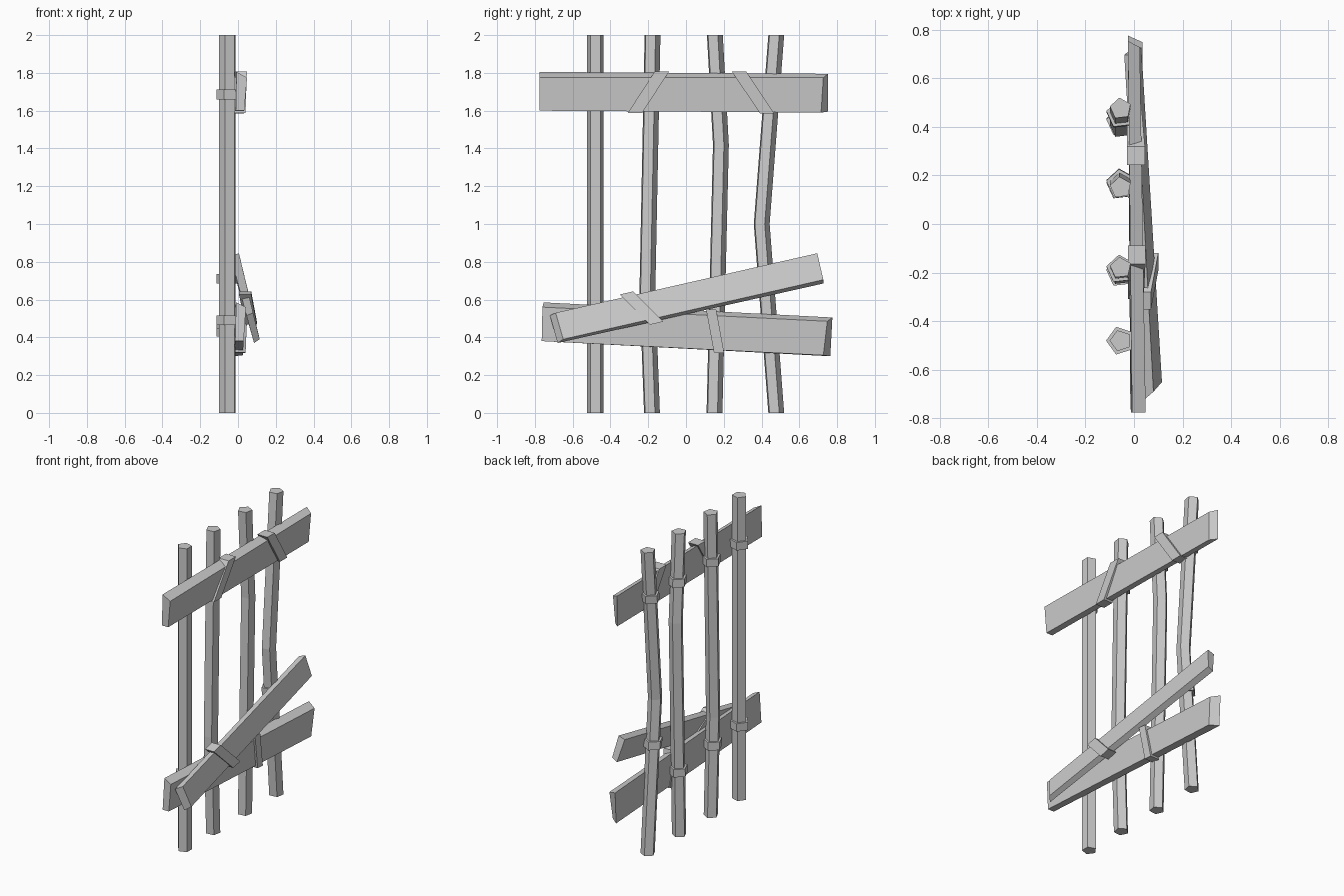
import bpy, bmesh, math

if "Cube" in bpy.data.objects:
    bpy.data.objects.remove(bpy.data.objects["Cube"])

def make(name, rings):
    """Solid skinned through equal-length rings of points, capped at both ends."""
    bm = bmesh.new()
    loops = [[bm.verts.new(p) for p in r] for r in rings]
    n = len(loops[0])
    for a, b in zip(loops, loops[1:]):
        for i in range(n):
            j = (i + 1) % n
            bm.faces.new((a[i], a[j], b[j], b[i]))
    bm.faces.new(loops[0][::-1])
    bm.faces.new(loops[-1])
    bmesh.ops.recalc_face_normals(bm, faces=bm.faces)
    me = bpy.data.meshes.new(name)
    bm.to_mesh(me)
    bm.free()
    ob = bpy.data.objects.new(name, me)
    bpy.context.collection.objects.link(ob)
    return ob

def pentagon(y, z, r, turn):
    return [(-0.055 + r * math.cos(a), y + r * math.sin(a), z)
            for a in (math.pi + turn + k * math.tau / 5 for k in range(5))]

def path_y(path, z):
    for (z0, y0), (z1, y1) in zip(path, path[1:]):
        if z <= z1:
            return y0 + (y1 - y0) * (z - z0) / (z1 - z0)

# Poles, each bent at one point, with two rope rings: path (z, y), lower ring height, twist
poles = [
    ([(0, -0.48), (2, -0.48)], 0.49, 0.0),
    ([(0, -0.183), (0.65, -0.207), (2, -0.18)], 0.47, -0.2),
    ([(0, 0.148), (1.42, 0.182), (2, 0.15)], 0.43, -0.2),
    ([(0, 0.475), (1.0, 0.398), (2, 0.475)], 0.71, -0.2),
]
for i, (path, low, turn) in enumerate(poles, 1):
    make(f"pole_{i}", [pentagon(y, z, 0.045, turn) for z, y in path])
    for label, zc in (("lower", low), ("upper", 1.685)):
        make(f"pole_ring_{label}_{i}",
             [pentagon(path_y(path, z), z, 0.06, turn) for z in (zc - 0.026, zc + 0.026)])

# Planks: back quad then front quad, corners left-bottom, left-top, right-top, right-bottom
make("upper_plank", [
    [(-0.012, -0.775, 1.60), (-0.008, -0.775, 1.805), (-0.025, 0.753, 1.795), (-0.025, 0.753, 1.595)],
    [(0.033, -0.775, 1.60), (0.048, -0.775, 1.775), (0.024, 0.727, 1.775), (0.015, 0.715, 1.59)]])
make("lower_plank", [
    [(-0.015, -0.764, 0.38), (-0.01, -0.753, 0.585), (-0.025, 0.775, 0.505), (-0.025, 0.764, 0.30)],
    [(0.03, -0.764, 0.38), (0.042, -0.76, 0.56), (0.035, 0.748, 0.485), (0.025, 0.727, 0.305)]])
make("slanted_plank", [
    [(0.085, -0.68, 0.37), (0.045, -0.72, 0.515), (-0.04, 0.695, 0.83), (-0.005, 0.727, 0.685)],
    [(0.115, -0.65, 0.39), (0.08, -0.69, 0.53), (0.005, 0.695, 0.845), (0.03, 0.727, 0.705)]])

def wrap(name, top, bottom, half, slope):
    """Slanted rope band round a plank; top and bottom are (y, z, x_back, x_front)."""
    quads = []
    for k in (2, 3):
        quads.append([(e[k], e[0] + s * half, e[1] + s * half * slope)
                      for e, s in ((bottom, -1), (top, -1), (top, 1), (bottom, 1))])
    make(name, quads)

# Rope wraps round the planks
wrap("upper_wrap_left", (-0.127, 1.808, -0.025, 0.047), (-0.27, 1.588, -0.025, 0.04), 0.038, 0)
wrap("upper_wrap_right", (0.28, 1.808, -0.028, 0.045), (0.43, 1.585, -0.028, 0.032), 0.038, 0)
wrap("lower_wrap", (0.133, 0.548, -0.025, 0.05), (0.175, 0.318, -0.025, 0.04), 0.027, -0.05)
wrap("slanted_wrap", (-0.315, 0.635, 0.005, 0.07), (-0.155, 0.475, 0.04, 0.1), 0.036, 0.23)
